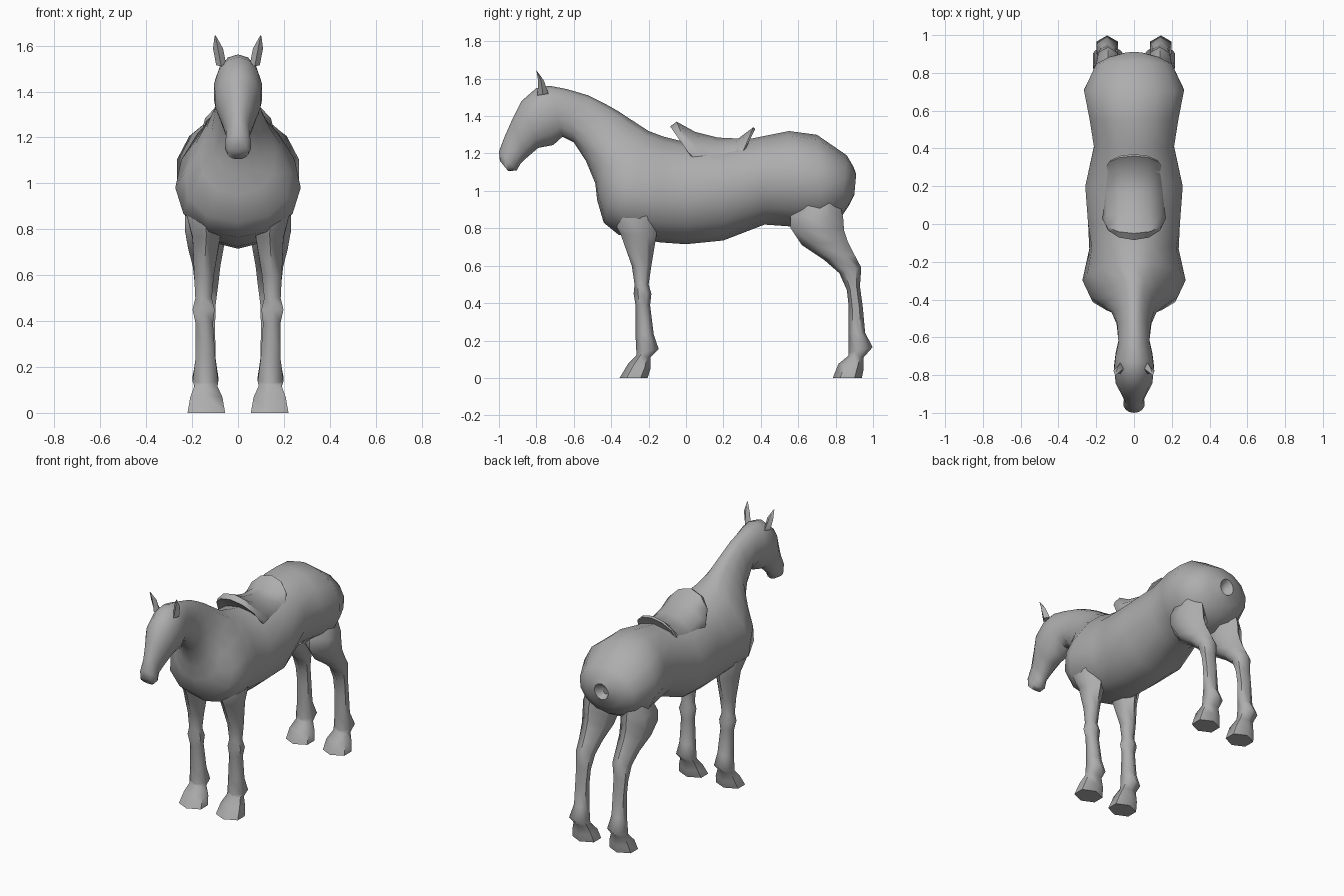
import bpy, bmesh
from math import sin, cos, pi

grey = bpy.data.materials.new("dark_grey")
grey.diffuse_color = (.42, .42, .42, 1)


def loft(name, rings, sides, cx_sign=1, smooth=40):
    """Skin rings given as (y, z of one end, y, z of the other end, half width[, centre x, half width at far end])."""
    bm = bmesh.new()
    peak = max(sin(2 * pi * i / sides) for i in range(sides))
    loops = []
    for r in rings:
        y0, z0, y1, z1, w = r[:5]
        cx = r[5] * cx_sign if len(r) > 5 else 0
        w_far = r[6] if len(r) > 6 else w
        loop = []
        for i in range(sides):
            a = 2 * pi * i / sides
            t = (1 - cos(a)) / 2
            x = cx + (w + (w_far - w) * t) * sin(a) / peak
            loop.append(bm.verts.new((x, y0 + (y1 - y0) * t, z0 + (z1 - z0) * t)))
        loops.append(loop)
    for a, b in zip(loops, loops[1:]):
        for i in range(sides):
            j = (i + 1) % sides
            bm.faces.new((a[i], a[j], b[j], b[i]))
    bm.faces.new(loops[0])
    bm.faces.new(loops[-1])
    bmesh.ops.recalc_face_normals(bm, faces=bm.faces)
    mesh = bpy.data.meshes.new(name)
    bm.to_mesh(mesh)
    bm.free()
    mesh.materials.append(grey)
    ob = bpy.data.objects.new(name, mesh)
    bpy.context.collection.objects.link(ob)
    bpy.ops.object.select_all(action='DESELECT')
    ob.select_set(True)
    bpy.context.view_layer.objects.active = ob
    bpy.ops.object.shade_smooth_by_angle(angle=smooth * pi / 180)
    return ob


# Rump with tail socket, barrel, chest, neck and head in one skin
loft("body", [
    (.865, 1.06, .855, 1.00, .02),
    (.910, 1.09, .900, .98, .05),
    (.895, 1.13, .870, .92, .13),
    (.86, 1.19, .83, .86, .20),
    (.70, 1.30, .72, .80, .265),
    (.55, 1.32, .56, .81, .235),
    (.40, 1.29, .42, .82, .212),
    (.20, 1.25, .20, .735, .258),
    (.00, 1.26, .00, .715, .243),
    (-.12, 1.29, -.14, .725, .20, 0, .26),
    (-.20, 1.32, -.36, .765, .20, 0, .32),
    (-.30, 1.385, -.44, .83, .11, 0, .31),
    (-.36, 1.425, -.475, .95, .095, 0, .21),
    (-.44, 1.470, -.485, 1.04, .085, 0, .14),
    (-.52, 1.510, -.535, 1.16, .08, 0, .10),
    (-.64, 1.545, -.60, 1.26, .082),
    (-.73, 1.562, -.66, 1.29, .098),
    (-.80, 1.550, -.71, 1.245, .105),
    (-.88, 1.480, -.79, 1.23, .097),
    (-.93, 1.380, -.86, 1.17, .066),
    (-.97, 1.290, -.885, 1.145, .050),
    (-1.0, 1.210, -.905, 1.110, .056),
    (-.995, 1.160, -.95, 1.105, .045),
], 14, smooth=60)

# Saddle: raised front lip, dipped seat sinking into the back, raised back lip
loft("saddle", [
    (.03, 1.24, .03, 1.14, .14),
    (-.085, 1.345, .12, 1.05, .16),
    (-.05, 1.37, .09, 1.03, .165),
    (.05, 1.315, .06, 1.01, .17),
    (.17, 1.285, .17, .98, .17),
    (.28, 1.28, .27, 1.02, .16),
    (.36, 1.34, .24, 1.06, .15),
    (.37, 1.33, .24, 1.07, .145),
    (.31, 1.22, .28, 1.12, .12),
], 12, smooth=45)

front_leg = [
    (-.37, .98, -.17, .98, .07, .125),
    (-.40, .86, -.145, .86, .083, .140),
    (-.35, .77, -.16, .75, .060, .138),
    (-.29, .60, -.185, .60, .043, .148),
    (-.275, .50, -.20, .50, .036, .150),
    (-.28, .45, -.185, .45, .048, .150),
    (-.27, .39, -.192, .39, .038, .147),
    (-.27, .23, -.172, .23, .044, .142),
    (-.265, .13, -.146, .155, .056, .142),
    (-.265, .12, -.19, .11, .05, .140),
    (-.31, .075, -.19, .05, .07, .138),
    (-.355, 0, -.205, 0, .082, .138),
]
hind_leg = [
    (.66, 1.04, .80, 1.02, .05, .13),
    (.56, .87, .84, .86, .090, .142),
    (.56, .80, .845, .79, .090, .141),
    (.62, .71, .865, .73, .077, .14),
    (.74, .63, .90, .66, .06, .137),
    (.82, .56, .937, .59, .052, .137),
    (.86, .47, .93, .49, .043, .14),
    (.87, .38, .945, .38, .040, .14),
    (.87, .24, .958, .24, .042, .14),
    (.87, .135, .998, .165, .056, .142),
    (.87, .12, .95, .11, .05, .14),
    (.815, .075, .95, .05, .07, .138),
    (.785, 0, .94, 0, .08, .138),
]
ear = [
    (-.795, 1.51, -.735, 1.52, .022, .073),
    (-.79, 1.585, -.76, 1.59, .022, .087),
    (-.80, 1.645, -.796, 1.64, .003, .099),
]

# Paired parts on both sides
for side, s in (("right", 1), ("left", -1)):
    loft("front_leg_" + side, front_leg, 6, s, 62)
    loft("hind_leg_" + side, hind_leg, 6, s, 62)
    loft("ear_" + side, ear, 4, s, 35)
